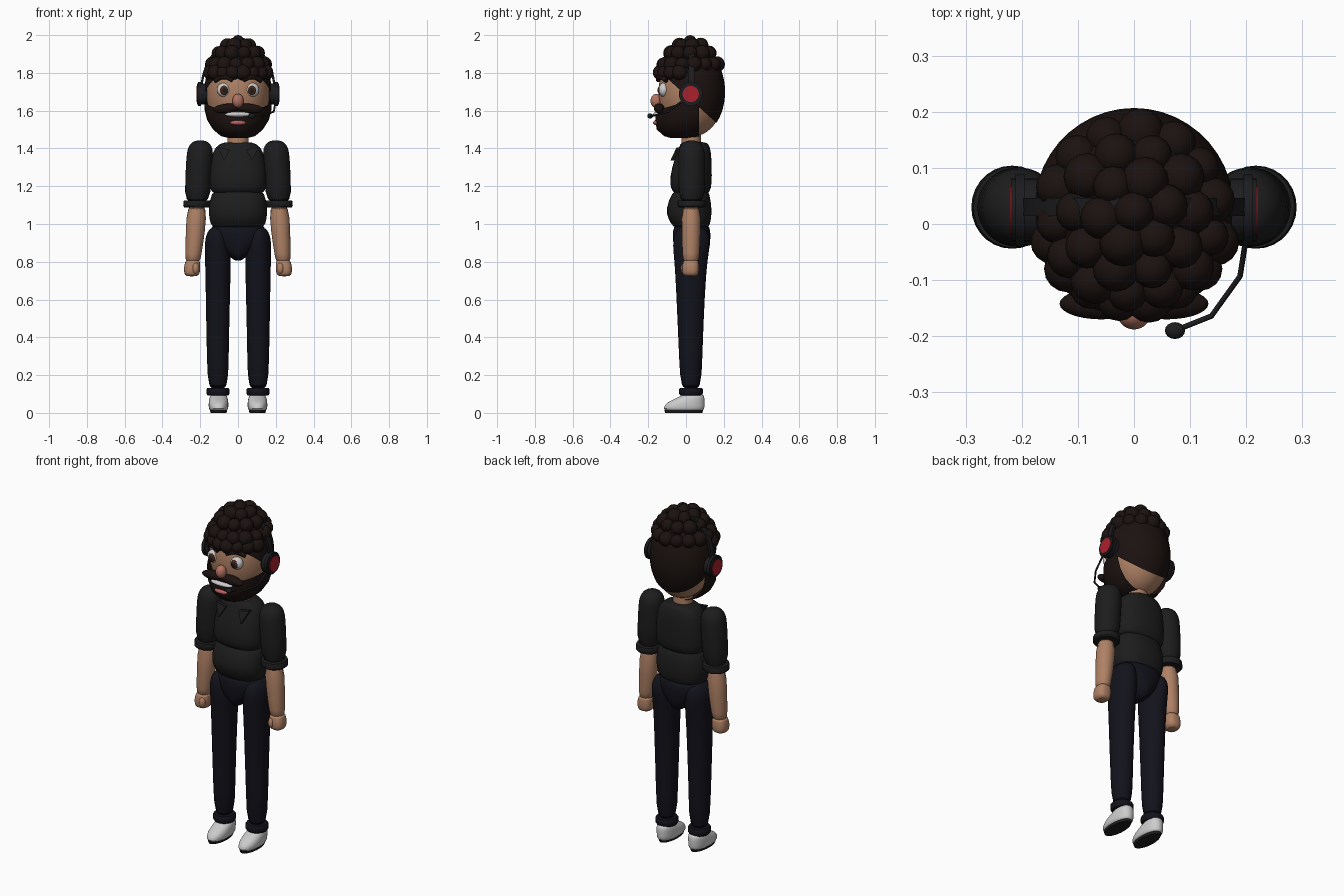
import bpy, bmesh
from math import sin, cos, pi, radians, copysign
from mathutils import Vector, Matrix

if "Cube" in bpy.data.objects:
    bpy.data.objects.remove(bpy.data.objects["Cube"])


def mat(name, c):
    m = bpy.data.materials.new(name)
    m.diffuse_color = (*c, 1)
    m.use_nodes = True
    m.node_tree.nodes["Principled BSDF"].inputs["Base Color"].default_value = m.diffuse_color
    return m


SKIN = mat("skin", (.43, .22, .13))
NOSE = mat("nose_skin", (.45, .17, .12))
HAIR = mat("hair", (.011, .006, .005))
SHIRT = mat("shirt", (.012, .012, .012))
NAVY = mat("navy", (.006, .006, .011))
WHITE = mat("white", (.75, .75, .73))
DARK = mat("dark", (.012, .012, .014))
RED = mat("red", (.4, .015, .025))
LIP = mat("lip", (.5, .12, .12))
BROWN = mat("brown", (.06, .02, .01))


def finish(name, bm, m):
    bmesh.ops.recalc_face_normals(bm, faces=bm.faces)
    me = bpy.data.meshes.new(name)
    bm.to_mesh(me)
    bm.free()
    me.materials.append(m)
    ob = bpy.data.objects.new(name, me)
    bpy.context.collection.objects.link(ob)
    return ob


def cut(bm, co, no):
    bmesh.ops.bisect_plane(bm, geom=bm.verts[:] + bm.edges[:] + bm.faces[:],
                           plane_co=co, plane_no=no, clear_outer=True)


def ball(name, loc, r, m, rot=0, seg=28, cuts=()):
    bm = bmesh.new()
    M = Matrix.Translation(loc) @ Matrix.Rotation(rot, 4, 'Y') @ Matrix.Diagonal((*r, 1))
    bmesh.ops.create_uvsphere(bm, u_segments=seg, v_segments=seg * 2 // 3, radius=1, matrix=M)
    for c in cuts:
        cut(bm, *c)
    return finish(name, bm, m)


def loft(name, rings, m, n=28, p=2.0, smooth=True, cuts=()):
    """rings: (z, x, y, rx, ry), superelliptic cross-sections of power p"""
    bm = bmesh.new()
    loops = []
    for z, x, y, rx, ry in rings:
        loop = []
        for i in range(n):
            c, s = cos(2 * pi * i / n), sin(2 * pi * i / n)
            loop.append(bm.verts.new((x + rx * copysign(abs(c) ** (2 / p), c),
                                      y + ry * copysign(abs(s) ** (2 / p), s), z)))
        loops.append(loop)
    for a, b in zip(loops, loops[1:]):
        for i in range(n):
            j = (i + 1) % n
            bm.faces.new((a[i], a[j], b[j], b[i]))
    bm.faces.new(loops[0])
    bm.faces.new(loops[-1])
    for c in cuts:
        cut(bm, *c)
    ob = finish(name, bm, m)
    if smooth:
        ob.modifiers.new("round", 'SUBSURF').levels = 1
    return ob


def disc(name, x, r, depth, m):
    bm = bmesh.new()
    M = Matrix.Translation((x, .025, 1.688)) @ Matrix.Rotation(pi / 2, 4, 'Y')
    bmesh.ops.create_cone(bm, cap_ends=True, segments=32, radius1=r, radius2=r, depth=depth, matrix=M)
    if depth > .01:
        bmesh.ops.bevel(bm, geom=[e for e in bm.edges if abs(e.verts[0].co.x - e.verts[1].co.x) < 1e-4],
                        offset=.007, segments=2, affect='EDGES')
    return finish(name, bm, m)


def tube(name, pts, r, m):
    cu = bpy.data.curves.new(name, 'CURVE')
    cu.dimensions = '3D'
    cu.bevel_depth = r
    cu.use_fill_caps = True
    sp = cu.splines.new('POLY')
    sp.points.add(len(pts) - 1)
    for q, co in zip(sp.points, pts):
        q.co = (*co, 1)
    cu.materials.append(m)
    ob = bpy.data.objects.new(name, cu)
    bpy.context.collection.objects.link(ob)


# Torso and neck
loft("neck", [(1.38, 0, .028, .056, .052), (1.52, 0, .028, .054, .05)], SKIN, smooth=False)
loft("chest", [(1.435, 0, .04, .06, .06), (1.425, 0, .045, .1, .075), (1.39, 0, .045, .135, .088),
               (1.3, 0, .03, .15, .107), (1.21, 0, .025, .156, .113), (1.17, 0, .027, .145, .1),
               (1.15, 0, .03, .1, .07)], SHIRT, p=2.4)
loft("belly", [(1.19, 0, .03, .11, .075), (1.165, 0, .025, .142, .1), (1.08, 0, .014, .158, .124),
               (1.02, 0, .02, .152, .113), (.985, 0, .028, .14, .095), (.97, 0, .03, .1, .07)], SHIRT, p=2.3)
loft("pelvis", [(1.0, 0, .03, .138, .09), (.97, 0, .03, .148, .1), (.92, 0, .03, .145, .1),
                (.86, 0, .03, .085, .095), (.82, 0, .03, .035, .075), (.805, 0, .03, .015, .05)], NAVY)

# Head, hair cap and beard
ball("head", (0, .03, 1.70), (.168, .175, .238), SKIN, seg=40)
ball("hair_cap", (0, .027, 1.70), (.178, .18, .247), HAIR, seg=44,
     cuts=[((0, -.12, 1.79), Vector((0, -.906, -1)))])
loft("beard", [(1.455, 0, -.02, .05, .06), (1.465, 0, -.015, .09, .1), (1.5, 0, -.003, .132, .152),
               (1.55, 0, .01, .163, .173), (1.6, 0, .02, .176, .177), (1.65, 0, .025, .18, .178),
               (1.7, 0, .027, .18, .178)], HAIR, n=44, smooth=False,
     cuts=[((0, .07, 1.6), Vector((0, 1, 0))), ((0, -.16, 1.6), Vector((0, -.3, 1)))])

# Curls: rings over the crown plus a front fringe
curls = [(0, 0)]
for th, n, off in ((20, 6, 10), (38, 10, 0), (56, 14, 8)):
    curls += [(th, off + 360 * i / n) for i in range(n)]
curls += [(67, a) for a in range(-160, -19, 20)]
for k, (th, a) in enumerate(curls):
    t, a = radians(th), radians(a)
    r = .036 + .006 * ((k * 7) % 3) / 2
    ball("curl", (.168 * sin(t) * cos(a), .022 + .172 * sin(t) * sin(a), 1.70 + .26 * cos(t)),
         (r, r, r if k else .04), HAIR, seg=16)

# Face centre
ball("nose", (0, -.158, 1.652), (.03, .03, .037), NOSE)
ball("teeth", (0, -.152, 1.58), (.07, .022, .014), WHITE)
ball("lower_lip", (0, -.157, 1.536), (.042, .017, .013), LIP)

# Headset
bm = bmesh.new()
prev = None
for i in range(33):
    a = pi * i / 32
    row = [bm.verts.new((rx * cos(a), y, 1.70 + rz * sin(a)))
           for rx, rz, y in ((.2, .275, .014), (.2, .275, .046), (.188, .263, .046), (.188, .263, .014))]
    for j in range(4 if prev else 0):
        bm.faces.new((prev[j], prev[j - 1], row[j - 1], row[j]))
    prev = row
finish("headband", bm, DARK)
tube("mic_boom", [(.2, -.02, 1.65), (.198, -.036, 1.64), (.189, -.093, 1.595),
                  (.138, -.164, 1.575), (.073, -.19, 1.572)], .005, DARK)
ball("mic_tip", (.073, -.19, 1.572), (.018, .015, .014), DARK, seg=16)

# Mirrored parts
for s in (-1, 1):
    ball("eye", (s * .075, -.118, 1.71), (.037, .028, .037), WHITE)
    ball("iris", (s * .074, -.139, 1.708), (.022, .01, .025), BROWN)
    ball("pupil", (s * .073, -.145, 1.708), (.012, .006, .014), DARK, seg=16)
    tube("eyebrow", [(s * .028, -.148, 1.762), (s * .06, -.143, 1.777),
                     (s * .09, -.13, 1.778), (s * .122, -.104, 1.758)], .012, HAIR)
    ball("moustache", (s * .058, -.142, 1.612), (.075, .028, .025), HAIR, rot=s * .08)
    disc("ear_cushion", s * .18, .056, .03, DARK)
    disc("ear_cup", s * .203, .063, .03, DARK)
    disc("ear_cup_disc", s * .218, .043, .006, RED)

    # Collar flap
    bm = bmesh.new()
    tri = [(s * .108, -.05, 1.405), (s * .042, -.055, 1.395), (s * .074, -.083, 1.335)]
    f = bm.faces.new([bm.verts.new(c) for c in tri])
    ex = bmesh.ops.extrude_face_region(bm, geom=[f])
    bmesh.ops.translate(bm, vec=(0, .02, 0), verts=[v for v in ex["geom"] if isinstance(v, bmesh.types.BMVert)])
    finish("collar_flap", bm, SHIRT)

    # Arm
    loft("sleeve", [(1.443, s * .2, .03, .022, .022), (1.43, s * .2, .03, .05, .05),
                    (1.4, s * .2, .03, .067, .067), (1.36, s * .203, .03, .071, .072),
                    (1.23, s * .21, .03, .07, .071), (1.1, s * .217, .03, .067, .068)], SHIRT)
    loft("sleeve_cuff", [(1.125, s * .216, .03, .07, .072), (1.12, s * .216, .03, .072, .074),
                         (1.095, s * .218, .03, .072, .074), (1.088, s * .218, .03, .066, .068)],
         SHIRT, smooth=False)
    loft("forearm", [(1.12, s * .216, .028, .056, .054), (.95, s * .226, .027, .051, .05),
                     (.83, s * .237, .026, .042, .045), (.795, s * .239, .026, .038, .04)], SKIN)
    loft("hand", [(.812, s * .24, .026, .028, .03), (.803, s * .24, .026, .04, .042),
                  (.77, s * .243, .024, .044, .045), (.738, s * .244, .024, .042, .044),
                  (.722, s * .244, .024, .03, .034)], SKIN, p=2.6)
    ball("thumb", (s * .225, -.01, .765), (.018, .018, .03), SKIN, seg=16)

    # Leg
    loft("leg", [(.985, s * .105, .03, .03, .05), (.965, s * .11, .03, .05, .085),
                 (.92, s * .112, .03, .064, .101), (.85, s * .106, .027, .07, .094),
                 (.75, s * .106, .025, .067, .082), (.5, s * .107, .024, .062, .07),
                 (.3, s * .107, .025, .058, .062), (.1, s * .106, .026, .054, .055)], NAVY)
    loft("trouser_cuff", [(.133, s * .106, .026, .055, .057), (.125, s * .106, .026, .061, .063),
                          (.103, s * .106, .026, .062, .063), (.092, s * .106, .026, .055, .056)],
         NAVY, smooth=False)

    # Shoe
    loft("shoe", [(.008, s * .103, -.01, .044, .1), (.022, s * .103, -.011, .052, .109),
                  (.045, s * .103, -.007, .053, .106), (.065, s * .103, .008, .051, .091),
                  (.088, s * .103, .034, .046, .063), (.103, s * .103, .042, .034, .046)], WHITE, p=2.2)
    loft("sole", [(0, s * .103, -.012, .042, .098), (.014, s * .103, -.012, .046, .103)], DARK, smooth=False)

# Smooth shading with sharp edges kept
bpy.ops.object.select_all(action='DESELECT')
for ob in bpy.context.scene.objects:
    if ob.type == 'MESH':
        ob.select_set(True)
        bpy.context.view_layer.objects.active = ob
bpy.ops.object.shade_smooth_by_angle(angle=radians(40))
